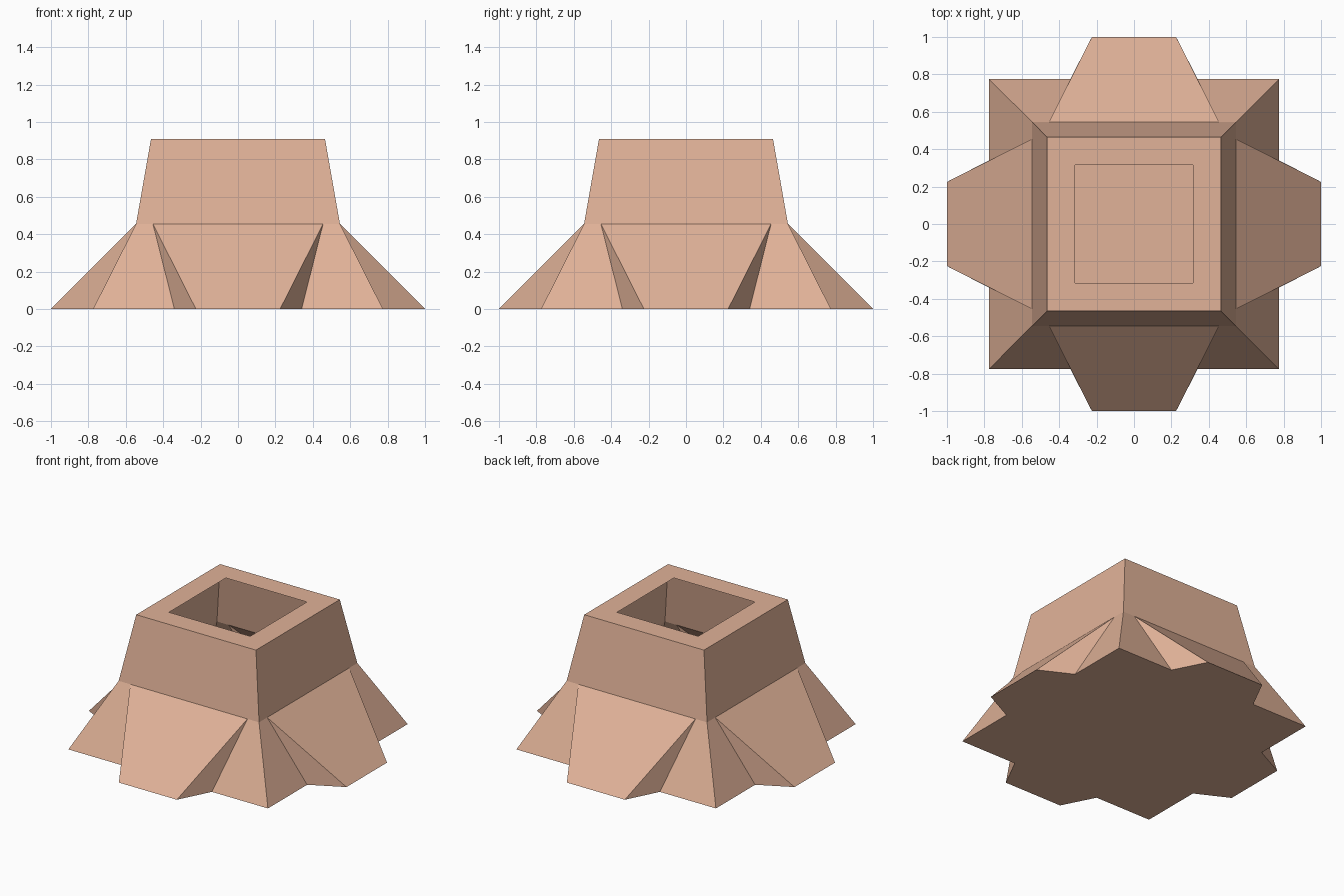
import bpy, bmesh
from math import pi
from mathutils import Matrix, Vector

if "Cube" in bpy.data.objects:
    bpy.data.objects.remove(bpy.data.objects["Cube"])

clay = bpy.data.materials.new("clay")
clay.diffuse_color = (0.75, 0.445, 0.314, 1)
clay.use_nodes = True
clay.node_tree.nodes["Principled BSDF"].inputs["Base Color"].default_value = clay.diffuse_color

# Key heights and half widths
Z_WAIST, Z_TOP = 0.455, 0.91
FOOT, WAIST, TOP, HOLE = 0.775, 0.545, 0.465, 0.315
FLAP_TOP, FLAP_FOOT, NOTCH = 0.455, 0.225, 0.34


def at(x, depth, z):
    """Point on the front side, depth measured outward from the centre."""
    return Vector((x, -depth, z))


def four_sided(name, front_faces, floor=None):
    """Repeat the front faces around all four sides; optional floor outline."""
    bm = bmesh.new()
    outline = []
    for i in range(4):
        turn = Matrix.Rotation(i * pi / 2, 3, 'Z')
        for face in front_faces:
            bm.faces.new([bm.verts.new(turn @ p) for p in face])
        outline += [turn @ p for p in floor or []]
    if outline:
        bm.faces.new([bm.verts.new(p) for p in reversed(outline)])
    bmesh.ops.remove_doubles(bm, verts=bm.verts, dist=1e-4)
    mesh = bpy.data.meshes.new(name)
    bm.to_mesh(mesh)
    bm.free()
    mesh.materials.append(clay)
    bpy.context.collection.objects.link(bpy.data.objects.new(name, mesh))


# Tapered collar with a flat rim around the square opening
collar_wall = [at(-WAIST, WAIST, Z_WAIST), at(WAIST, WAIST, Z_WAIST),
               at(TOP, TOP, Z_TOP), at(-TOP, TOP, Z_TOP)]
rim = [at(-TOP, TOP, Z_TOP), at(TOP, TOP, Z_TOP),
       at(HOLE, HOLE, Z_TOP), at(-HOLE, HOLE, Z_TOP)]
four_sided("collar", [collar_wall, rim])

# Flared base: a spreading flap on each side between pointed corners
flap = [at(-FLAP_FOOT, 1, 0), at(FLAP_FOOT, 1, 0),
        at(FLAP_TOP, WAIST, Z_WAIST), at(-FLAP_TOP, WAIST, Z_WAIST)]
base_faces = [flap]
for s in (1, -1):
    corner = [at(s * NOTCH, FOOT, 0), at(s * FOOT, FOOT, 0),
              at(s * WAIST, WAIST, Z_WAIST), at(s * FLAP_TOP, WAIST, Z_WAIST)]
    flap_side = [at(s * FLAP_FOOT, 1, 0), at(s * NOTCH, FOOT, 0),
                 at(s * FLAP_TOP, WAIST, Z_WAIST)]
    base_faces += [corner[::s], flap_side[::s]]

floor = [at(-FOOT, FOOT, 0), at(-NOTCH, FOOT, 0), at(-FLAP_FOOT, 1, 0),
         at(FLAP_FOOT, 1, 0), at(NOTCH, FOOT, 0)]
four_sided("flared_base", base_faces, floor)
